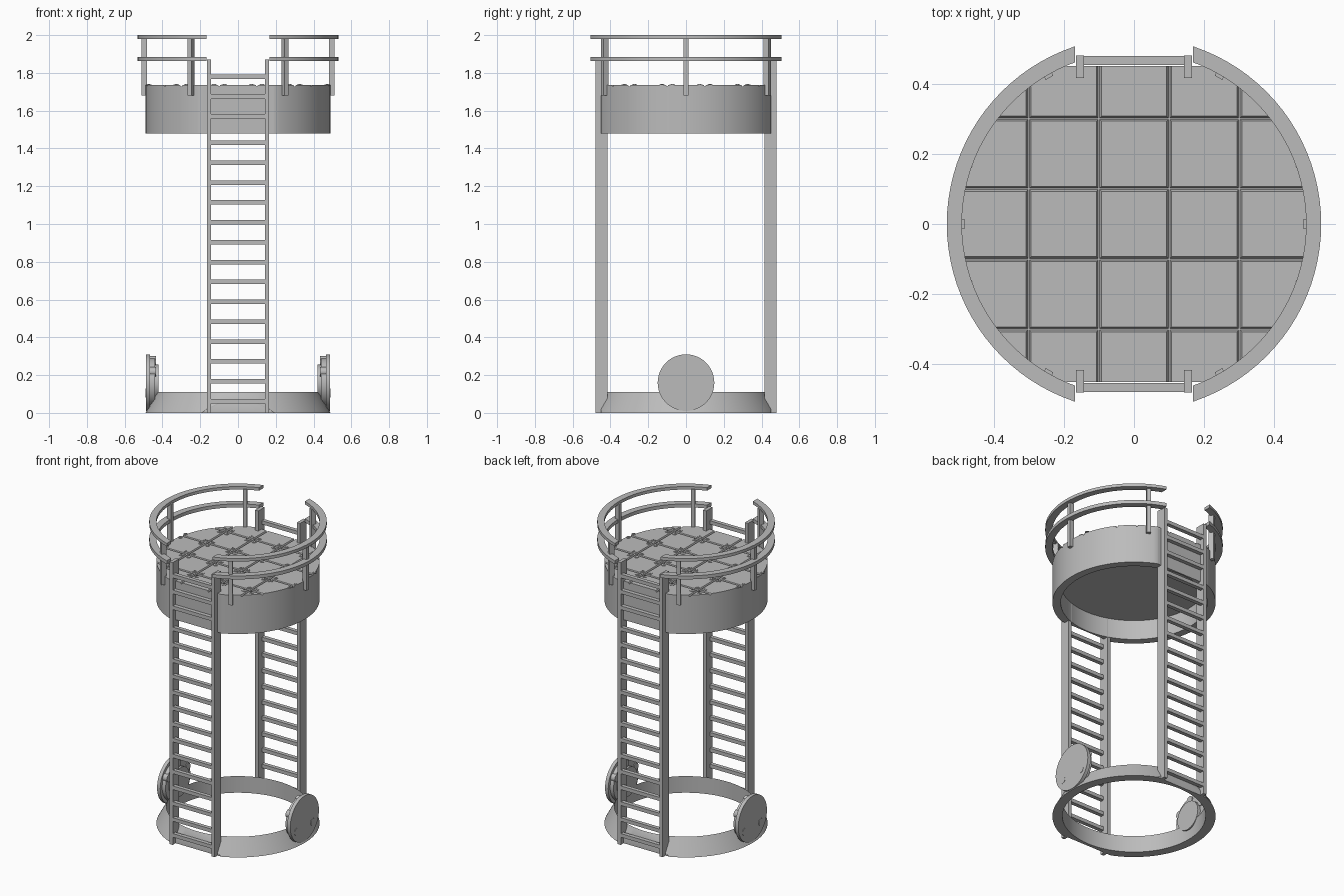
import bpy, bmesh, math
from mathutils import Matrix, Vector

cube = bpy.data.objects.get("Cube")
if cube:
    bpy.data.objects.remove(cube)

grey = bpy.data.materials.new("painted_grey")
grey.use_nodes = True
COLOUR = (0.5, 0.5, 0.5, 1)
grey.diffuse_color = COLOUR
grey.node_tree.nodes["Principled BSDF"].inputs["Base Color"].default_value = COLOUR

SEGS = 96
R = 0.49        # platform radius
FLAT = 0.45     # flat cut behind each ladder
DECK = 1.737    # walking surface


def finish(bm, name, smooth=True):
    bmesh.ops.recalc_face_normals(bm, faces=bm.faces)
    mesh = bpy.data.meshes.new(name)
    bm.to_mesh(mesh)
    bm.free()
    mesh.materials.append(grey)
    obj = bpy.data.objects.new(name, mesh)
    bpy.context.collection.objects.link(obj)
    if smooth:
        bpy.ops.object.select_all(action='DESELECT')
        obj.select_set(True)
        bpy.context.view_layer.objects.active = obj
        bpy.ops.object.shade_smooth_by_angle(angle=math.radians(30))
    return obj


def box(bm, x0, x1, y0, y1, z0, z1, turn=0.0):
    m = (Matrix.Rotation(turn, 4, 'Z')
         @ Matrix.Translation(((x0 + x1) / 2, (y0 + y1) / 2, (z0 + z1) / 2))
         @ Matrix.Diagonal((x1 - x0, y1 - y0, z1 - z0, 1)))
    bmesh.ops.create_cube(bm, size=1, matrix=m)


def disc(bm, radius, depth, matrix, segs=32):
    bmesh.ops.create_cone(bm, cap_ends=True, segments=segs, radius1=radius,
                          radius2=radius, depth=depth, matrix=matrix)


def lathe(bm, profile):
    """Spin a profile round z; a closed one makes a ring."""
    verts = [bm.verts.new((r, 0, z)) for r, z in profile]
    edges = [bm.edges.new((verts[i - 1], verts[i])) for i in range(len(verts))
             if profile[i - 1][0] or profile[i][0]]
    bmesh.ops.spin(bm, geom=verts + edges, cent=(0, 0, 0), axis=(0, 0, 1),
                   angle=math.tau, steps=SEGS, use_merge=True)
    bmesh.ops.remove_doubles(bm, verts=bm.verts, dist=1e-5)


def trim(bm, point, normal):
    """Remove everything beyond a plane and cap the cut."""
    geom = bm.verts[:] + bm.edges[:] + bm.faces[:]
    bmesh.ops.bisect_plane(bm, geom=geom, dist=1e-6, plane_co=point,
                           plane_no=normal, clear_outer=True)
    rim = [e for e in bm.edges if e.is_boundary]
    if rim:
        bmesh.ops.edgeloop_fill(bm, edges=rim)


def flatten_ends(bm):
    for s in (1, -1):
        trim(bm, (0, s * FLAT, 0), (0, s, 0))


# Base ring with sloping outside
bm = bmesh.new()
lathe(bm, [(R, 0), (0.43, 0.11), (0.43, 0)])
flatten_ends(bm)
finish(bm, "base_ring")

# Platform drum, hollow underneath
bm = bmesh.new()
lathe(bm, [(0, 1.727), (R, 1.727), (R, 1.48), (0.44, 1.48), (0.44, 1.61), (0, 1.61)])
flatten_ends(bm)
finish(bm, "platform_drum")

# Floor tiles with bevelled grooves between them
bm_all = bmesh.new()
for ix in range(-2, 3):
    for iy in range(-2, 3):
        bm = bmesh.new()
        disc(bm, R, 0.01, Matrix.Translation((0, 0, DECK - 0.005)), SEGS)
        for axis, i in ((Vector((1, 0, 0)), ix), (Vector((0, 1, 0)), iy)):
            for s in (1, -1):
                if abs(i + s) < 3:
                    edge = axis * (i * 0.2 + s * 0.093) + Vector((0, 0, DECK))
                    trim(bm, edge, axis * s + Vector((0, 0, 0.5)))
        flatten_ends(bm)
        piece = bpy.data.meshes.new("tile_piece")
        bm.to_mesh(piece)
        bm.free()
        bm_all.from_mesh(piece)
        bpy.data.meshes.remove(piece)
finish(bm_all, "floor_tiles")

# Round bolts at the tile corners
bm = bmesh.new()
lines = (-0.5, -0.3, -0.1, 0.1, 0.3, 0.5)
for gx in lines:
    for gy in lines[1:-1]:
        for sx in (1, -1):
            for sy in (1, -1):
                x, y = gx + sx * 0.027, gy + sy * 0.027
                if math.hypot(x, y) < R:
                    disc(bm, 0.014, 0.003, Matrix.Translation((x, y, DECK + 0.001)), 16)
                    disc(bm, 0.007, 0.005, Matrix.Translation((x, y, DECK + 0.002)), 12)
finish(bm, "floor_bolts")

# Ladders at front and back
rungs = [0.062 + 0.1052 * i for i in range(14)] + [1.57, 1.675, 1.78]
for name, turn in (("front_ladder", 0), ("back_ladder", math.pi)):
    bm = bmesh.new()
    for s in (1, -1):
        x0, x1 = sorted((s * 0.142, s * 0.165))
        box(bm, x0, x1, -0.48, -0.415, 0, 1.87, turn)
    for z in rungs:
        box(bm, -0.145, 0.145, -0.478, -0.452, z - 0.012, z + 0.012, turn)
    finish(bm, name, False)

# Curved guard rails, one pair on each side
for side, s in (("left", 1), ("right", -1)):
    for name, z0, z1 in (("top_rail", 1.98, 2.0), ("middle_rail", 1.862, 1.885)):
        bm = bmesh.new()
        lathe(bm, [(0.49, z0), (0.533, z0), (0.533, z1), (0.49, z1)])
        trim_x = Vector((s * 0.168, 0, 0))
        geom = bm.verts[:] + bm.edges[:] + bm.faces[:]
        bmesh.ops.bisect_plane(bm, geom=geom, dist=1e-6, plane_co=trim_x,
                               plane_no=(-s, 0, 0), clear_outer=True)
        bmesh.ops.holes_fill(bm, edges=[e for e in bm.edges if e.is_boundary], sides=0)
        finish(bm, side + "_" + name)

    # Rail posts
    bm = bmesh.new()
    for degrees in (-60, 0, 60):
        turn = math.radians(degrees) + (0 if s > 0 else math.pi)
        box(bm, 0.481, 0.512, -0.0125, 0.0125, 1.68, 1.985, turn)
    finish(bm, side + "_rail_posts", False)

    # Round hatch with stepped inner layers
    bm = bmesh.new()
    facing = Matrix.Rotation(math.pi / 2, 4, 'Y')

    def layer(radius, x0, x1, y=0.0, z=0.16, segs=48):
        disc(bm, radius, x1 - x0,
             Matrix.Translation((s * (x0 + x1) / 2, y, z)) @ facing, segs)

    layer(0.15, 0.465, 0.488)
    layer(0.13, 0.44, 0.466)
    layer(0.095, 0.42, 0.441)
    for k in range(3):
        a = math.radians(30 + 60 * k)
        layer(0.025, 0.435, 0.466, 0.115 * math.cos(a), 0.16 + 0.115 * math.sin(a), 20)
    for y in (-0.085, 0.085):
        layer(0.023, 0.486, 0.49, y, 0.105, 24)
    finish(bm, side + "_hatch")
